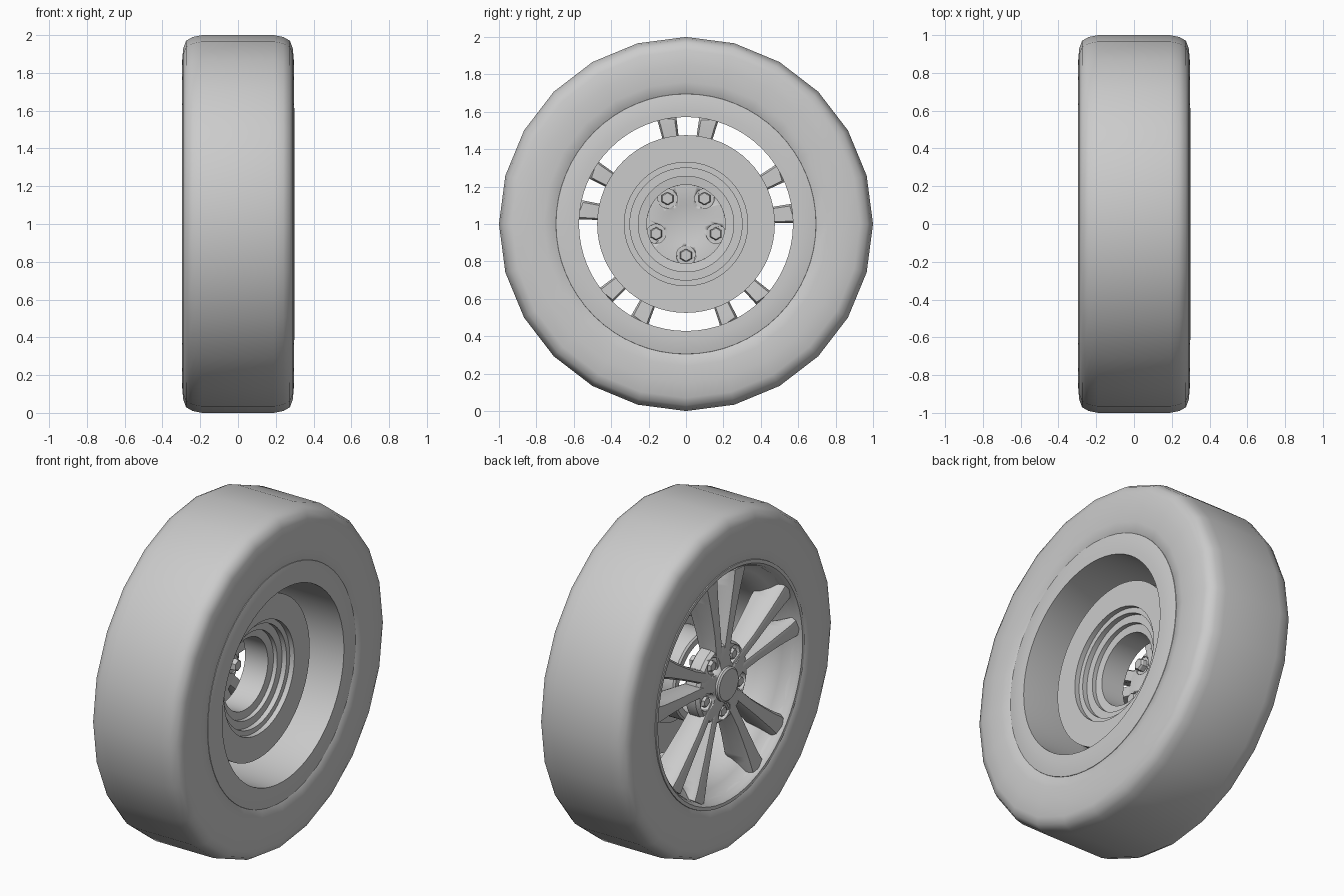
import bpy, bmesh, math
from mathutils import Vector

if "Cube" in bpy.data.objects:
    bpy.data.objects.remove(bpy.data.objects["Cube"])

TAU = 2 * math.pi


def finish(name, bm, angle=35):
    bmesh.ops.recalc_face_normals(bm, faces=bm.faces)
    me = bpy.data.meshes.new(name)
    bm.to_mesh(me)
    bm.free()
    ob = bpy.data.objects.new(name, me)
    bpy.context.collection.objects.link(ob)
    bpy.ops.object.select_all(action='DESELECT')
    ob.select_set(True)
    bpy.context.view_layer.objects.active = ob
    bpy.ops.object.shade_smooth_by_angle(angle=math.radians(angle))
    return ob


def lathe(name, profile, n, angle=35, cy=0, cz=1, closed=True):
    """Revolve (radius, x) points around an axis parallel to x."""
    bm = bmesh.new()
    rings = []
    for r, x in profile:
        if r == 0:
            rings.append([bm.verts.new((x, cy, cz))] * n)
        else:
            rings.append([bm.verts.new((x, cy + r * math.sin(TAU * i / n),
                                        cz + r * math.cos(TAU * i / n))) for i in range(n)])
    count = len(rings) if closed else len(rings) - 1
    for k in range(count):
        a, b = rings[k], rings[(k + 1) % len(rings)]
        for i in range(n):
            j = (i + 1) % n
            quad = list(dict.fromkeys((a[i], a[j], b[j], b[i])))
            if len(quad) > 2:
                bm.faces.new(quad)
    return finish(name, bm, angle)


# tyre: coarse 24-sided ring with rounded shoulders
half = [(1.0, 0.19), (0.99, 0.24), (0.97, 0.275), (0.93, 0.29), (0.85, 0.297),
        (0.76, 0.297), (0.695, 0.285), (0.66, 0.25)]
tyre = [(r, -x) for r, x in reversed(half)] + half
lathe("tyre", tyre, 24, 50)

# rim: rounded rear lip, straight barrel, flared front lip
lathe("rim", [(0.70, 0.270), (0.695, 0.288), (0.66, 0.295), (0.61, 0.298), (0.572, 0.297),
              (0.572, -0.08), (0.585, -0.15), (0.62, -0.20), (0.655, -0.235), (0.665, -0.275),
              (0.68, -0.292), (0.70, -0.292), (0.705, -0.26), (0.69, -0.20), (0.63, -0.10),
              (0.60, 0.0), (0.64, 0.22)], 64)

# brake disc with stepped hat and open centre
lathe("brake_disc", [(0.475, 0.14), (0.33, 0.14), (0.33, 0.11), (0.30, 0.11), (0.30, 0.06),
                     (0.21, 0.05), (0.21, -0.10), (0.245, -0.10), (0.255, -0.09),
                     (0.255, 0.08), (0.475, 0.08)], 64)

# hub plate pierced by five bolt pockets
hub = lathe("hub", [(0, -0.15), (0.10, -0.15), (0.13, -0.14), (0.21, -0.14), (0.235, -0.16),
                    (0.235, -0.225), (0.22, -0.245), (0.13, -0.262), (0, -0.265)],
            48, closed=False)
lathe("centre_cap", [(0, -0.25), (0.10, -0.25), (0.10, -0.275), (0.09, -0.283), (0, -0.286)],
      32, closed=False)

bolt_spots = []
for k in range(5):
    a = math.radians(-90 + 72 * k)
    bolt_spots.append((0.168 * math.cos(a), 1 + 0.168 * math.sin(a)))

for k, (y, z) in enumerate(bolt_spots):
    cutter = lathe(f"pocket_cutter_{k}", [(0, -0.05), (0.052, -0.05), (0.052, -0.4), (0, -0.4)],
                   20, cy=y, cz=z, closed=False)
    cutter.hide_render = True
    cutter.hide_viewport = True
    mod = hub.modifiers.new("pocket", 'BOOLEAN')
    mod.object = cutter
    mod.operation = 'DIFFERENCE'
    mod.solver = 'EXACT'
    # seat ring and hexagonal bolt
    lathe(f"bolt_seat_{k}", [(0, -0.15), (0.056, -0.15), (0.056, -0.19), (0, -0.19)],
          20, cy=y, cz=z, closed=False)
    lathe(f"wheel_bolt_{k}", [(0, -0.11), (0.03, -0.11), (0.036, -0.12), (0.036, -0.235),
                              (0.026, -0.25), (0, -0.25)], 6, 20, cy=y, cz=z, closed=False)

# spokes: (radius, sideways offset, half width, front x, back x)
stations = [(0.10, 0.030, 0.032, -0.255, -0.16), (0.22, 0.043, 0.036, -0.258, -0.14),
            (0.32, 0.060, 0.036, -0.264, -0.13), (0.44, 0.085, 0.042, -0.270, -0.12),
            (0.54, 0.106, 0.050, -0.275, -0.11), (0.57, 0.113, 0.053, -0.277, -0.11),
            (0.61, 0.122, 0.058, -0.279, -0.17), (0.665, 0.133, 0.066, -0.281, -0.23)]


def spoke(name, angle, side):
    out = Vector((0, math.cos(angle), math.sin(angle)))
    across = Vector((0, -math.sin(angle), math.cos(angle))) * side
    bm = bmesh.new()
    rings = []
    for r, off, w, xf, xb in stations:
        section = [(-0.8 * w, xb), (-w, xb - 0.02), (-w, xf + 0.03), (-0.75 * w, xf + 0.008),
                   (0, xf), (0.75 * w, xf + 0.008), (w, xf + 0.03), (w, xb - 0.02), (0.8 * w, xb)]
        along = math.sqrt(r * r - off * off)
        rings.append([bm.verts.new(Vector((x, 0, 1)) + out * along + across * (off + t))
                      for t, x in section])
    m = len(rings[0])
    for a, b in zip(rings, rings[1:]):
        for i in range(m):
            j = (i + 1) % m
            bm.faces.new((a[i], a[j], b[j], b[i]))
    bm.faces.new(rings[0])
    bm.faces.new(rings[-1])
    finish(name, bm, 45)


for k in range(5):
    for side in (-1, 1):
        spoke(f"spoke_{k}_{'a' if side < 0 else 'b'}", math.radians(89 + 72 * k), side)
